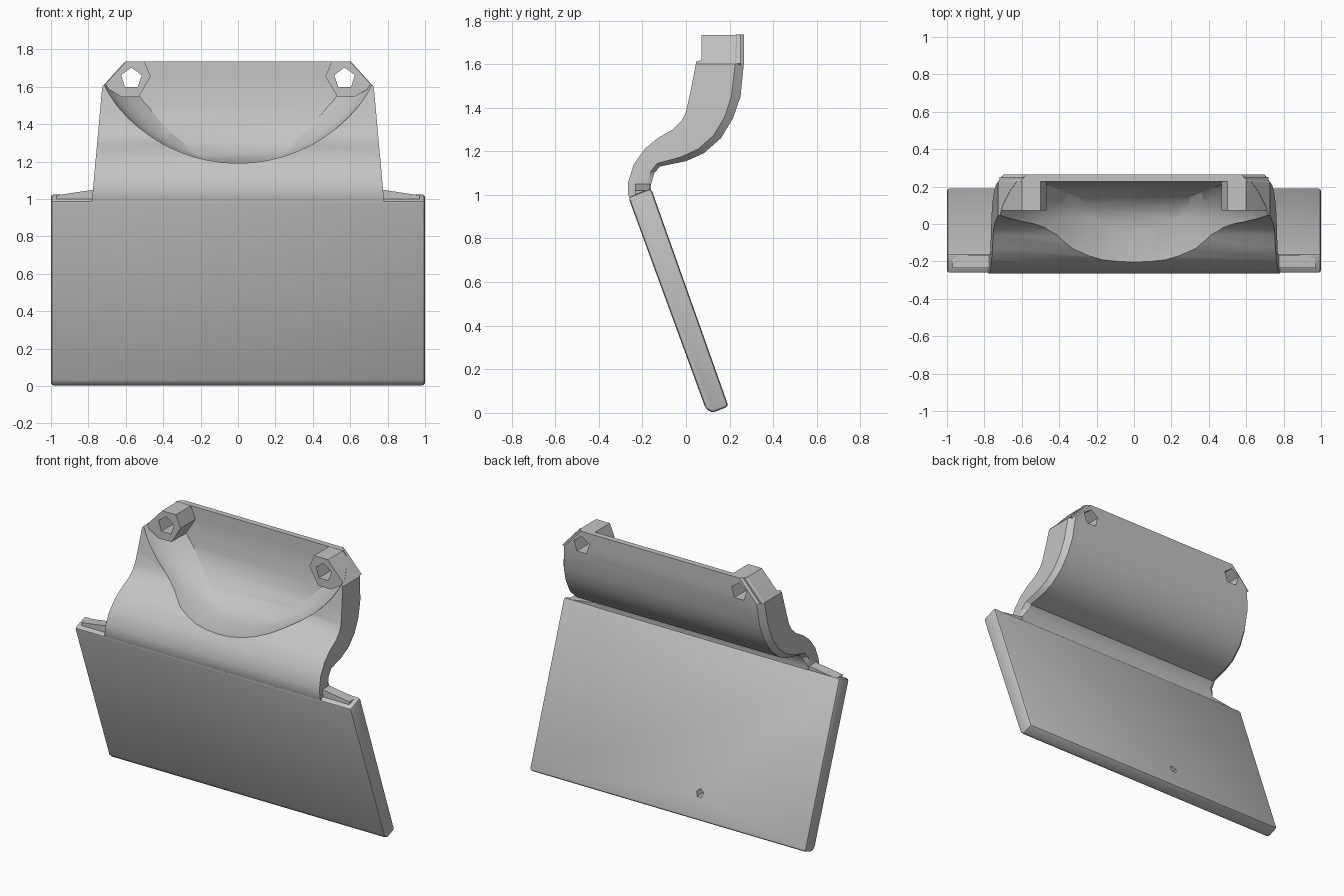
import bpy, bmesh, math

cube = bpy.data.objects.get("Cube")
if cube:
    bpy.data.objects.remove(cube, do_unlink=True)

grey = bpy.data.materials.new("plain_grey")
grey.use_nodes = True
grey.diffuse_color = (0.55, 0.55, 0.55, 1)
grey.node_tree.nodes["Principled BSDF"].inputs["Base Color"].default_value = (0.55, 0.55, 0.55, 1)


def loft(name, rings):
    """Closed solid through rings that share a point count."""
    bm = bmesh.new()
    rows = [[bm.verts.new(p) for p in ring] for ring in rings]
    n = len(rows[0])
    for a, b in zip(rows, rows[1:]):
        for i in range(n):
            j = (i + 1) % n
            bm.faces.new((a[i], a[j], b[j], b[i]))
    bm.faces.new(rows[0])
    bm.faces.new(rows[-1])
    bmesh.ops.recalc_face_normals(bm, faces=bm.faces)
    mesh = bpy.data.meshes.new(name)
    bm.to_mesh(mesh)
    bm.free()
    mesh.materials.append(grey)
    obj = bpy.data.objects.new(name, mesh)
    bpy.context.collection.objects.link(obj)
    return obj


def along_x(name, pts, a, b):
    return loft(name, [[(x, y, z) for y, z in pts] for x in (a, b)])


def along_y(name, pts, a, b):
    return loft(name, [[(x, y, z) for x, z in pts] for y in (a, b)])


def circle(cx, cz, r, n):
    return [(cx + r * math.sin(math.tau * i / n), cz + r * math.cos(math.tau * i / n))
            for i in range(n)]


def apply_modifier(obj, mod):
    bpy.ops.object.select_all(action='DESELECT')
    bpy.context.view_layer.objects.active = obj
    obj.select_set(True)
    bpy.ops.object.modifier_apply(modifier=mod.name)


def combine(obj, other, operation):
    mod = obj.modifiers.new("combine", 'BOOLEAN')
    mod.operation = operation
    mod.solver = 'EXACT'
    mod.object = other
    apply_modifier(obj, mod)
    bpy.data.objects.remove(other, do_unlink=True)


def smooth(obj, degrees=30):
    bpy.ops.object.select_all(action='DESELECT')
    bpy.context.view_layer.objects.active = obj
    obj.select_set(True)
    bpy.ops.object.shade_smooth_by_angle(angle=math.radians(degrees))


# Leaning flat plate with slightly eased edges
plate = along_x("lower_plate", [(-0.265, 0.99), (-0.16, 1.03), (0.195, 0.03),
                                (0.12, 0.0), (0.09, 0.02)], -1, 1)
bev = plate.modifiers.new("eased", 'BEVEL')
bev.width = 0.015
bev.segments = 2
apply_modifier(plate, bev)

# Small blind hole low on the back of the plate
pit = along_y("pit_cutter", circle(-0.2, 0.18, 0.027, 5), 0.08, 0.3)
combine(plate, pit, 'DIFFERENCE')
smooth(plate)

# Sloping shoulders on the plate's top edge
for side, label in ((1, "left"), (-1, "right")):
    low = [(0.76, 0.97), (0.97, 0.97), (0.97, 1.02), (0.77, 1.05)]
    along_y(label + "_shoulder", [(side * x, z) for x, z in low], -0.235, -0.165)


# S-shaped bracket: front y, z and back y, z at each station
def half_width(z):
    return 0.78 - 0.09 * (z - 1) if z < 1.605 else 0.725 - 0.93 * (z - 1.605)


stations = [
    (-0.22, 0.90, -0.14, 0.90), (-0.265, 1.0, -0.163, 1.0),
    (-0.265, 1.06, -0.16, 1.05), (-0.24, 1.14, -0.145, 1.10),
    (-0.19, 1.21, -0.12, 1.13), (-0.13, 1.26, 0.0, 1.155),
    (-0.06, 1.30, 0.08, 1.19), (-0.02, 1.34, 0.16, 1.26),
    (0.0, 1.38, 0.215, 1.35), (0.02, 1.47, 0.25, 1.45),
    (0.045, 1.60, 0.265, 1.60), (0.07, 1.735, 0.265, 1.735)]
rings = []
for yf, zf, yb, zb in stations:
    ease = 0.03 if zf > 1.1 else 0.005
    t = 0.82
    ym, zm = yf + t * (yb - yf), zf + t * (zb - zf)
    wf, wm, wb = half_width(zf), half_width(zm), half_width(zb) - ease
    rings.append([(-wf, yf, zf), (wf, yf, zf), (wm, ym, zm),
                  (wb, yb, zb), (-wb, yb, zb), (-wm, ym, zm)])
bracket = loft("curved_bracket", rings)

# Rounded scoop: a tapering disc limited by the inner wall
disc = [(-0.6, 0.837), (0.03, 0.835), (0.10, 0.81), (0.17, 0.76), (0.24, 0.69)]
scoop = loft("scoop_cutter", [[(x, y, z) for x, z in circle(0, 2.027, r, 64)]
                              for y, r in disc])
inner = along_x("inner_wall_cutter", [
    (-0.7, 1.1), (-0.25, 1.16), (-0.1, 1.185), (0.0, 1.205), (0.08, 1.24),
    (0.14, 1.30), (0.18, 1.38), (0.21, 1.48), (0.225, 1.6), (0.23, 2.0),
    (-0.7, 2.0)], -1.1, 1.1)
combine(scoop, inner, 'INTERSECT')
combine(bracket, scoop, 'DIFFERENCE')

# Faceted corner bosses with holes through to the back
outline = [(0.467, 1.655), (0.50, 1.734), (0.60, 1.734), (0.72, 1.603),
           (0.62, 1.545), (0.53, 1.548)]
for side in (1, -1):
    boss = along_y("boss", [(side * x, z) for x, z in outline], 0.072, 0.25)
    combine(bracket, boss, 'UNION')
for side in (1, -1):
    drill = along_y("drill", circle(side * 0.57, 1.645, 0.058, 5), -0.5, 0.5)
    combine(bracket, drill, 'DIFFERENCE')
smooth(bracket)
